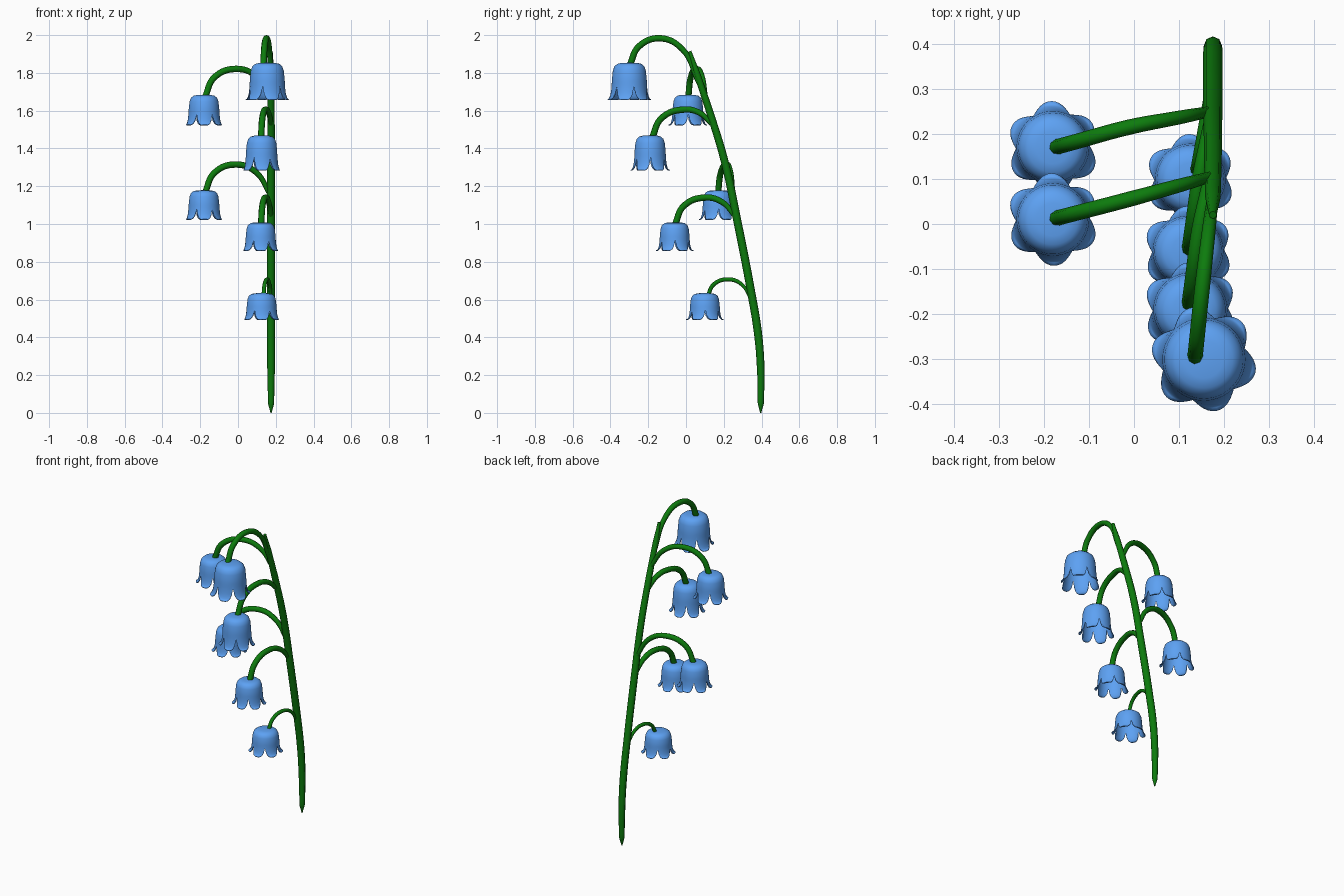
import bpy, bmesh
from math import sin, cos, pi, radians

if "Cube" in bpy.data.objects:
    bpy.data.objects.remove(bpy.data.objects["Cube"])


def material(name, color):
    m = bpy.data.materials.new(name)
    m.diffuse_color = color
    m.use_nodes = True
    m.node_tree.nodes["Principled BSDF"].inputs["Base Color"].default_value = m.diffuse_color
    return m


GREEN = material("leaf_green", (0.004, 0.2, 0.004, 1))
BLUE = material("petal_blue", (0.11, 0.36, 0.9, 1))


def tube(name, points, radius, radii=None):
    """Round tube following a smooth path."""
    cu = bpy.data.curves.new(name, 'CURVE')
    cu.dimensions = '3D'
    cu.bevel_depth = radius
    cu.bevel_resolution = 2
    cu.resolution_u = 8
    cu.use_fill_caps = True
    sp = cu.splines.new('BEZIER')
    sp.bezier_points.add(len(points) - 1)
    for i, (bp, p) in enumerate(zip(sp.bezier_points, points)):
        bp.co = p
        bp.handle_left_type = bp.handle_right_type = 'AUTO'
        bp.radius = radii[i] if radii else 1
    cu.materials.append(GREEN)
    ob = bpy.data.objects.new(name, cu)
    bpy.context.collection.objects.link(ob)
    bpy.ops.object.select_all(action='DESELECT')
    ob.select_set(True)
    bpy.context.view_layer.objects.active = ob
    bpy.ops.object.convert(target='MESH')
    bpy.ops.object.shade_smooth_by_angle(angle=radians(50))


# bell outline from apex to petal tip: (position along petal, depth, radius)
PROFILE = [(0, 0, 0), (0.03, 0.005, 0.36), (0.06, 0.03, 0.54), (0.1, 0.09, 0.66), (0.2, 0.2, 0.725),
           (0.4, 0.42, 0.765), (0.6, 0.65, 0.785), (0.75, 0.82, 0.82), (0.87, 0.94, 0.885),
           (0.95, 0.99, 0.955), (1.0, 0.985, 1.02)]


def outline(t):
    for (t0, d0, r0), (t1, d1, r1) in zip(PROFILE, PROFILE[1:]):
        if t <= t1:
            f = (t - t0) / (t1 - t0)
            return d0 + (d1 - d0) * f, r0 + (r1 - r0) * f
    return PROFILE[-1][1:]


def bell(name, x, y, top, height, width, turn):
    """Hanging open bell whose rim is cut into six flaring petals."""
    n = 72
    upper = [p[0] for p in PROFILE[1:6]]
    bm = bmesh.new()
    apex = bm.verts.new((0, 0, 0))
    rings = []
    for k in range(len(upper) + 9):
        ring = []
        for i in range(n):
            a = 2 * pi * i / n
            if k < len(upper):
                t = upper[k]
            else:
                reach = 0.56 + 0.44 * abs(cos(3 * a)) ** 0.6
                t = 0.4 + (reach - 0.4) * (k - len(upper) + 1) / 9
            d, r = outline(t)
            a += radians(turn)
            ring.append(bm.verts.new((r * width * cos(a), r * width * sin(a), -d * height)))
        rings.append(ring)
    for i in range(n):
        j = (i + 1) % n
        bm.faces.new((apex, rings[0][i], rings[0][j]))
        for a, b in zip(rings, rings[1:]):
            bm.faces.new((a[i], b[i], b[j], a[j]))
    bmesh.ops.recalc_face_normals(bm, faces=bm.faces)
    me = bpy.data.meshes.new(name)
    bm.to_mesh(me)
    bm.free()
    me.materials.append(BLUE)
    ob = bpy.data.objects.new(name, me)
    ob.location = (x, y, top)
    bpy.context.collection.objects.link(ob)
    sol = ob.modifiers.new("thickness", 'SOLIDIFY')
    sol.thickness = 0.004
    sol.offset = -1
    bpy.ops.object.select_all(action='DESELECT')
    ob.select_set(True)
    bpy.context.view_layer.objects.active = ob
    bpy.ops.object.shade_smooth_by_angle(angle=radians(50))


# main stem, leaning forward and pointed at both ends
path = [(0.395, 0.0), (0.396, 0.05), (0.395, 0.25), (0.38, 0.43), (0.345, 0.64), (0.275, 1.0),
        (0.205, 1.33), (0.13, 1.58), (0.06, 1.79), (0.02, 1.915)]
tube("main_stem", [(0.175, y, z) for y, z in path], 0.0215,
     [0.15, 0.75, 0.95, 1, 1, 1, 0.95, 0.9, 0.8, 0.4])

# flowers: stalk root, arch peak, stalk end, stalk radius, bell top centre, height, flare radius, turn
FLOWERS = [
    ((0.175, 0.065, 1.75), (0.152, -0.135, 1.983), (0.135, -0.298, 1.84), 0.017, (0.155, -0.30, 1.85), 0.197, 0.115, 45),
    ((0.175, 0.135, 1.53), (0.145, -0.01, 1.606), (0.122, -0.18, 1.455), 0.017, (0.125, -0.19, 1.465), 0.185, 0.102, 32),
    ((0.175, 0.26, 1.04), (0.145, 0.10, 1.140), (0.122, -0.06, 0.99), 0.017, (0.12, -0.06, 1.005), 0.15, 0.097, 32),
    ((0.175, 0.345, 0.60), (0.155, 0.225, 0.707), (0.135, 0.115, 0.62), 0.011, (0.125, 0.10, 0.63), 0.14, 0.097, 32),
    ((0.172, 0.105, 1.67), (-0.01, 0.055, 1.821), (-0.175, 0.012, 1.67), 0.017, (-0.18, 0.01, 1.68), 0.16, 0.100, 32),
    ((0.172, 0.25, 1.15), (-0.01, 0.215, 1.315), (-0.175, 0.17, 1.165), 0.017, (-0.18, 0.17, 1.175), 0.155, 0.100, 32),
]
for i, (root, peak, end, rad, (bx, by, top), h, w, turn) in enumerate(FLOWERS, 1):
    def between(a, b, side, lift):
        return [a[0] + (b[0] - a[0]) * side, a[1] + (b[1] - a[1]) * side, a[2] + (b[2] - a[2]) * lift]
    pts = [root, between(root, peak, 0.42, 0.75), peak, between(end, peak, 0.3, 0.7), end]
    tube(f"flower_stalk_{i}", pts, rad, [0.7, 0.9, 1, 1, 1])
    bell(f"bell_flower_{i}", bx, by, top, h, w, turn)
